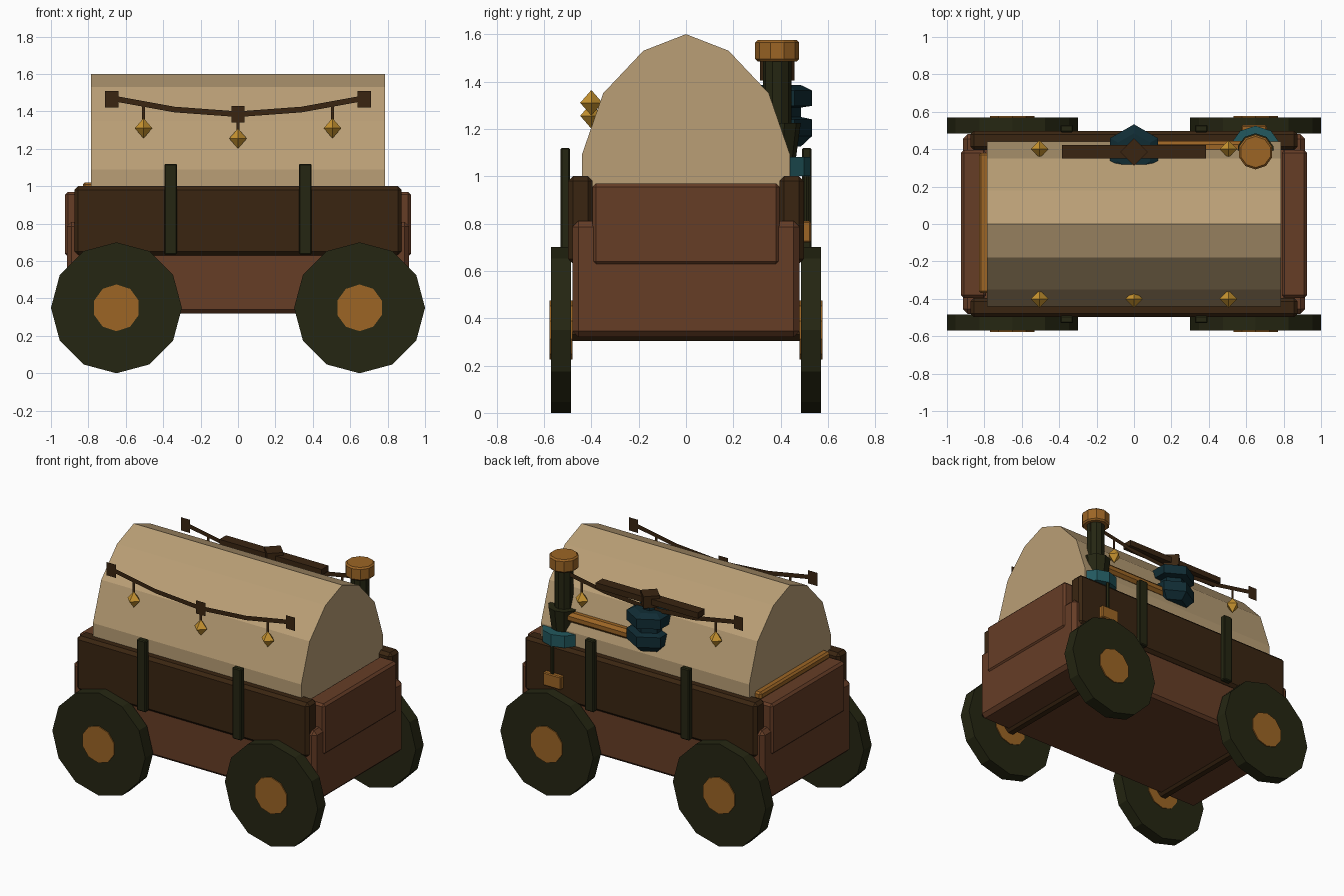
import bpy, bmesh, math
from mathutils import Matrix, Vector

if "Cube" in bpy.data.objects:
    bpy.data.objects.remove(bpy.data.objects["Cube"])


def srgb(r, g, b):
    f = lambda c: (c / 255 / 12.92) if c < 11 else ((c / 255 + 0.055) / 1.055) ** 2.4
    return (f(r), f(g), f(b), 1)


def mat(name, *c):
    m = bpy.data.materials.new(name)
    m.diffuse_color = srgb(*c)
    m.use_nodes = True
    m.node_tree.nodes["Principled BSDF"].inputs["Base Color"].default_value = m.diffuse_color
    return m


CANVAS = mat("canvas tan", 186, 159, 118)
RED = mat("red brown wood", 102, 61, 38)
DARK = mat("dark brown wood", 58, 37, 17)
OLIVE = mat("dark olive iron", 37, 38, 18)
COPPER = mat("copper", 156, 101, 37)
GOLD = mat("gold", 200, 148, 48)
TEAL = mat("teal", 34, 88, 94)
DEEP = mat("deep teal", 16, 44, 52)


def finish(name, bm, m, bevel=0):
    bmesh.ops.recalc_face_normals(bm, faces=bm.faces)
    me = bpy.data.meshes.new(name)
    bm.to_mesh(me)
    bm.free()
    me.materials.append(m)
    ob = bpy.data.objects.new(name, me)
    bpy.context.collection.objects.link(ob)
    if bevel:
        b = ob.modifiers.new("bevel", 'BEVEL')
        b.width, b.segments = bevel, 1
    return ob


def box(name, lo, hi, m, bevel=0):
    bm = bmesh.new()
    lo, hi = Vector(lo), Vector(hi)
    bmesh.ops.create_cube(bm, size=1, matrix=Matrix.Translation((lo + hi) / 2) @ Matrix.Diagonal((*(hi - lo), 1)))
    return finish(name, bm, m, bevel)


def prism(name, pts, m, depth):
    """Extrude a closed 3D polygon along a vector."""
    bm = bmesh.new()
    f = bm.faces.new([bm.verts.new(p) for p in pts])
    if depth:
        r = bmesh.ops.extrude_face_region(bm, geom=[f], use_keep_orig=True)
        bmesh.ops.translate(bm, vec=depth, verts=[v for v in r["geom"] if isinstance(v, bmesh.types.BMVert)])
    return finish(name, bm, m)


def turned(name, centre, profile, sides, m, axis='Z', phase=0.0):
    """Revolve (radius, height) points with few sides."""
    rot = {'Z': Matrix(), 'Y': Matrix.Rotation(-math.pi / 2, 4, 'X'), 'X': Matrix.Rotation(math.pi / 2, 4, 'Y')}[axis]
    M = Matrix.Translation(centre) @ rot
    bm = bmesh.new()
    rings = []
    for r, h in profile:
        ang = [phase + i * math.tau / sides for i in range(sides)]
        rings.append([bm.verts.new(M @ Vector((r * math.cos(a), r * math.sin(a), h))) for a in ang])
    for a, b in zip(rings, rings[1:]):
        for i in range(sides):
            j = (i + 1) % sides
            bm.faces.new((a[i], a[j], b[j], b[i]))
    bm.faces.new(rings[0])
    bm.faces.new(rings[-1])
    return finish(name, bm, m)


# wagon bed
box("bed", (-.89, -.475, .32), (.89, .475, .70), RED, .02)

# end boards with raised panels and copper rail at the left end
for s, side in ((1, "right"), (-1, "left")):
    x0, x1 = sorted((s * .80, s * .915))
    box(side + "_end_frame", (x0, -.48, .32), (x1, .48, .81), RED, .025)
    x0, x1 = sorted((s * .79, s * .925))
    box(side + "_end_panel", (x0, -.395, .625), (x1, .395, .97), RED, .015)
box("left_end_rail", (-.83, -.37, .97), (-.775, .38, 1.02), COPPER, .012)

# canvas cover
half = [(.44, .85), (.44, 1.09), (.35, 1.35), (.18, 1.53)]
prof = half + [(0, 1.6)] + [(-y, z) for y, z in reversed(half)]
prism("canvas_cover", [(-.785, y, z) for y, z in prof], CANVAS, (1.57, 0, 0))

# axles
for x in (-.65, .65):
    turned("axle", (x, 0, .35), [(.05, -.5), (.05, .5)], 8, DARK, 'Y', math.pi / 8)

for s, side in ((-1, "front"), (1, "back")):
    # side boards and iron stakes
    y0, y1 = sorted((s * .395, s * .498))
    box(side + "_side_board", (-.875, y0, .63), (.875, y1, 1.0), DARK, .02)
    for x in (-.36, .36):
        y0, y1 = sorted((s * .49, s * .53))
        box(side + "_stake", (x - .034, y0, .635), (x + .034, y1, 1.12), OLIVE, .006)
    # wheels and hubs
    for x in (-.65, .65):
        turned(side + "_wheel", (x, 0, .35), [(.35, s * .485), (.35, s * .57)], 12, OLIVE, 'Y')
        turned(side + "_hub", (x, 0, .35), [(.125, s * .48), (.125, s * .577)], 10, COPPER, 'Y', math.pi / 10)
    # garland: flat rope, plaques, hangers and gems
    y = s * .40
    rope = [(-.67, 1.47), (-.34, 1.41), (0, 1.385), (.34, 1.41), (.67, 1.47)]
    outline = [(x, y, z + .015) for x, z in rope] + [(x, y, z - .015) for x, z in reversed(rope)]
    prism(side + "_rope", outline, DARK, None)
    for x, z in ((-.675, 1.465), (0, 1.385), (.675, 1.465)):
        c = ((-.035, -.045), (.035, -.045), (.035, .045), (-.035, .045))
        prism(side + "_plaque", [(x + a, y, z + b) for a, b in c], DARK, None)
    for x, z, top in ((-.505, 1.31, 1.44), (0, 1.255, 1.36), (.505, 1.31, 1.44)):
        prism(side + "_hanger", [(x - .009, y, z), (x + .009, y, z), (x + .009, y, top), (x - .009, y, top)], DARK, None)
        turned(side + "_gem", (x, y, z), [(.001, -.053), (.047, 0), (.001, .053)], 4, GOLD)

# chimney on the back
cx, cy = .65, .385
turned("chimney_base", (cx, cy, 0), [(.08, .95), (.08, 1.08), (.1, 1.225), (.06, 1.225)], 10, OLIVE, phase=math.pi / 10)
turned("chimney_stem", (cx, cy, 0), [(.06, 1.2), (.06, 1.5)], 10, OLIVE, phase=math.pi / 10)
turned("chimney_cap", (cx, cy, 0), [(.083, 1.485), (.093, 1.495), (.093, 1.565), (.083, 1.575)], 10, COPPER,
       phase=math.pi / 10)
turned("chimney_collar", (cx, cy, 0), [(.14, 1.0), (.14, 1.08)], 10, TEAL, phase=math.pi / 10)
turned("drain_pipe", (cx, .51, 0), [(.012, .8), (.012, 1.02)], 6, OLIVE)
box("drain_plate", (cx - .075, .49, .72), (cx + .06, .528, .81), COPPER, .006)
turned("feed_pipe", (0, .41, 1.18), [(.036, .05), (.036, .6)], 8, COPPER, 'X', math.pi / 8)

# stacked hexagonal coil with a crossbeam on top
turned("coil", (0, .385, 0), [(.10, 1.125), (.148, 1.17), (.148, 1.24), (.10, 1.25), (.10, 1.29), (.148, 1.297),
                              (.148, 1.362), (.10, 1.385)], 6, DEEP, phase=math.pi / 6)
turned("beam_post", (0, .385, 0), [(.05, 1.36), (.05, 1.43)], 6, DEEP)
box("crossbeam", (-.385, .35, 1.425), (.385, .422, 1.465), DARK)
turned("beam_block", (0, .385, 0), [(.073, 1.405), (.073, 1.485)], 4, DARK)
